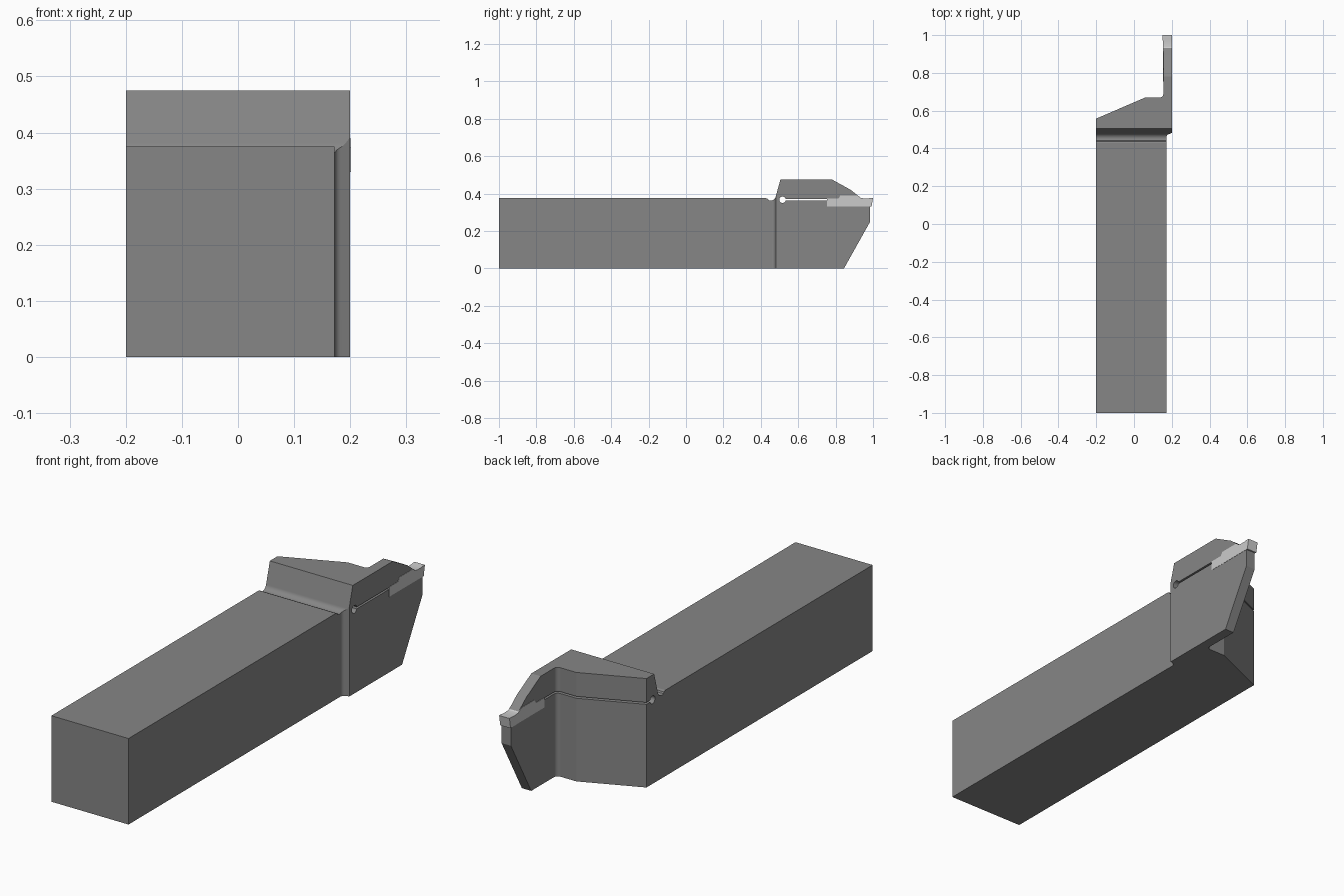
import bpy, bmesh
from math import sin, cos, radians

if "Cube" in bpy.data.objects:
    bpy.data.objects.remove(bpy.data.objects["Cube"])


def arc(cx, cy, r, a0, a1, n):
    """Points along a circular arc, angles in degrees."""
    return [(cx + r * cos(radians(a0 + (a1 - a0) * i / n)),
             cy + r * sin(radians(a0 + (a1 - a0) * i / n))) for i in range(n + 1)]


def prism(name, pts, lo, hi, axis):
    """Extrude a 2D outline along x (points are y,z) or z (points are x,y)."""
    def place(p, d):
        return (d, p[0], p[1]) if axis == 'x' else (p[0], p[1], d)
    bm = bmesh.new()
    a = [bm.verts.new(place(p, lo)) for p in pts]
    b = [bm.verts.new(place(p, hi)) for p in pts]
    bm.faces.new(a)
    bm.faces.new(b)
    for i in range(len(pts)):
        j = (i + 1) % len(pts)
        bm.faces.new((a[i], a[j], b[j], b[i]))
    bmesh.ops.recalc_face_normals(bm, faces=bm.faces)
    me = bpy.data.meshes.new(name)
    bm.to_mesh(me)
    bm.free()
    ob = bpy.data.objects.new(name, me)
    bpy.context.collection.objects.link(ob)
    return ob


def profile_part(name, side, plan, grey):
    """Solid whose side view is one outline and whose top view is another."""
    ob = prism(name, side, -0.3, 0.3, 'x')
    cutter = prism(name + "_plan_cutter", plan, -0.1, 0.6, 'z')
    cutter.hide_render = True
    mod = ob.modifiers.new("plan", 'BOOLEAN')
    mod.operation = 'INTERSECT'
    mod.solver = 'EXACT'
    mod.object = cutter
    bpy.ops.object.select_all(action='DESELECT')
    bpy.context.view_layer.objects.active = ob
    ob.select_set(True)
    bpy.ops.object.modifier_apply(modifier="plan")
    bpy.data.objects.remove(cutter)
    bpy.ops.object.shade_smooth_by_angle(angle=radians(18))
    # Keep the big faces flat beside the small fillets
    normals = ob.modifiers.new("flat_faces", 'WEIGHTED_NORMAL')
    normals.keep_sharp = True
    mat = bpy.data.materials.new(name + "_grey")
    mat.diffuse_color = (grey, grey, grey, 1)
    mat.use_nodes = True
    mat.node_tree.nodes["Principled BSDF"].inputs["Base Color"].default_value = mat.diffuse_color
    ob.data.materials.clear()
    ob.data.materials.append(mat)
    return ob


# Holder: shank, relief groove, clamping head, slit with round end, insert seat
holder_side = (
    [(-1, 0), (-1, 0.375), (0.428, 0.375), (0.438, 0.371)]
    + arc(0.453, 0.389, 0.027, 245, 345, 10)
    + [(0.505, 0.475), (0.78, 0.475), (0.88, 0.42), (0.935, 0.376),
       (0.915, 0.389), (0.825, 0.389), (0.815, 0.373), (0.755, 0.373),
       (0.755, 0.3705)]
    + arc(0.516, 0.3665, 0.017, 14, 346, 24)
    + [(0.755, 0.3625), (0.755, 0.33), (0.985, 0.33), (0.985, 0.25), (0.845, 0)]
)
holder_plan = (
    [(-0.2, -1.1), (0.172, -1.1), (0.172, 0.460)]
    + arc(0.188, 0.460, 0.016, 180, 110, 6)
    + [(0.2, 0.482), (0.2, 1.1), (0.155, 1.1)]
    + arc(0.137, 0.688, 0.018, 0, -90, 8)
    + [(0.06, 0.67), (-0.2, 0.558)]
)
profile_part("tool_holder", holder_side, holder_plan, 0.24)

# Cutting insert clamped in the blade, with stepped top and front clearance
insert_side = [(0.755, 0.33), (0.755, 0.373), (0.815, 0.373), (0.825, 0.389),
               (0.915, 0.389), (0.936, 0.376), (0.95, 0.374), (0.975, 0.374),
               (0.985, 0.376), (1.0, 0.376), (0.992, 0.33)]
insert_plan = [(0.1535, 0.7), (0.201, 0.7), (0.201, 0.92), (0.2015, 1.02),
               (0.151, 1.02), (0.1535, 0.92)]
profile_part("cutting_insert", insert_side, insert_plan, 0.62)
